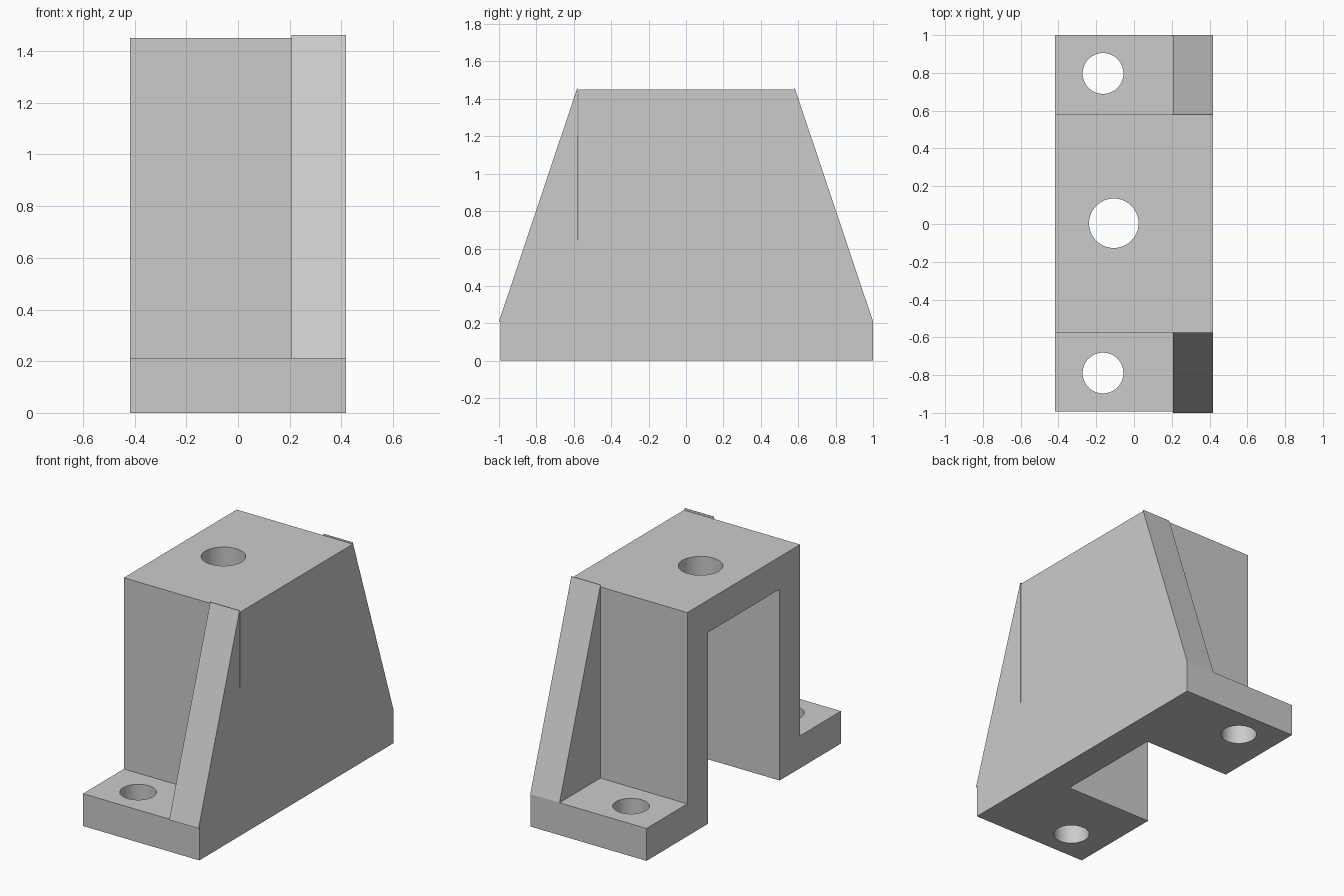
import bpy, bmesh, math

if "Cube" in bpy.data.objects:
    bpy.data.objects.remove(bpy.data.objects["Cube"])

W = 0.417            # half width in x
RIB_X = 0.207        # inner face of the rear plate and the gussets
T = 0.21             # sheet thickness
TOP = 1.45
MID = 0.004          # the bracket body sits a hair off centre in y


def extrude_x(name, profile, x0, x1):
    """Extrude a (y, z) profile from x0 to x1."""
    bm = bmesh.new()
    face = bm.faces.new([bm.verts.new((x0, y, z)) for y, z in profile])
    geom = bmesh.ops.extrude_face_region(bm, geom=[face])["geom"]
    verts = [g for g in geom if isinstance(g, bmesh.types.BMVert)]
    bmesh.ops.translate(bm, verts=verts, vec=(x1 - x0, 0, 0))
    bmesh.ops.recalc_face_normals(bm, faces=bm.faces)
    mesh = bpy.data.meshes.new(name)
    bm.to_mesh(mesh)
    bm.free()
    obj = bpy.data.objects.new(name, mesh)
    bpy.context.collection.objects.link(obj)
    return obj


def cut(target, cutter):
    """Subtract the cutter from the target, then remove it."""
    cutter.hide_render = True
    mod = target.modifiers.new("cut", 'BOOLEAN')
    mod.operation = 'DIFFERENCE'
    mod.solver = 'EXACT'
    mod.object = cutter
    bpy.context.view_layer.objects.active = target
    bpy.ops.object.modifier_apply(modifier=mod.name)
    bpy.data.objects.remove(cutter)


def drill(target, x, y, z, radius):
    bpy.ops.mesh.primitive_cylinder_add(vertices=64, radius=radius, depth=0.6,
                                        location=(x, y, z))
    cut(target, bpy.context.object)


# Bracket body: hat-shaped block with two feet
foot, wall = 0.996, 0.578
half = [(foot, 0), (foot, T), (wall, T), (wall, TOP)]
profile = [(y + MID, z) for y, z in half] + [(MID - y, z) for y, z in reversed(half)]
body = extrude_x("bracket_body", profile, -W, W)

# Cavity open at the left and below, closed by the rear plate
c = wall - T
cavity = extrude_x("cavity_cutter",
                   [(MID - c, -0.2), (MID + c, -0.2), (MID + c, TOP - T), (MID - c, TOP - T)],
                   -W - 0.2, RIB_X)
cut(body, cavity)

# Bolt holes in the feet and a larger one in the top
for side in (-1, 1):
    drill(body, -0.164, MID + side * 0.793, T / 2, 0.108)
drill(body, -0.107, MID, TOP - T / 2, 0.131)

bpy.ops.object.select_all(action='DESELECT')
body.select_set(True)
bpy.context.view_layer.objects.active = body
bpy.ops.object.shade_smooth_by_angle(angle=math.radians(30))

# Triangular gussets, rising just above the top
for side, name in ((-1, "front_gusset"), (1, "back_gusset")):
    extrude_x(name, [(side * 1.0, T), (side * 0.58, 1.462), (side * 0.574, T)], RIB_X, W)
